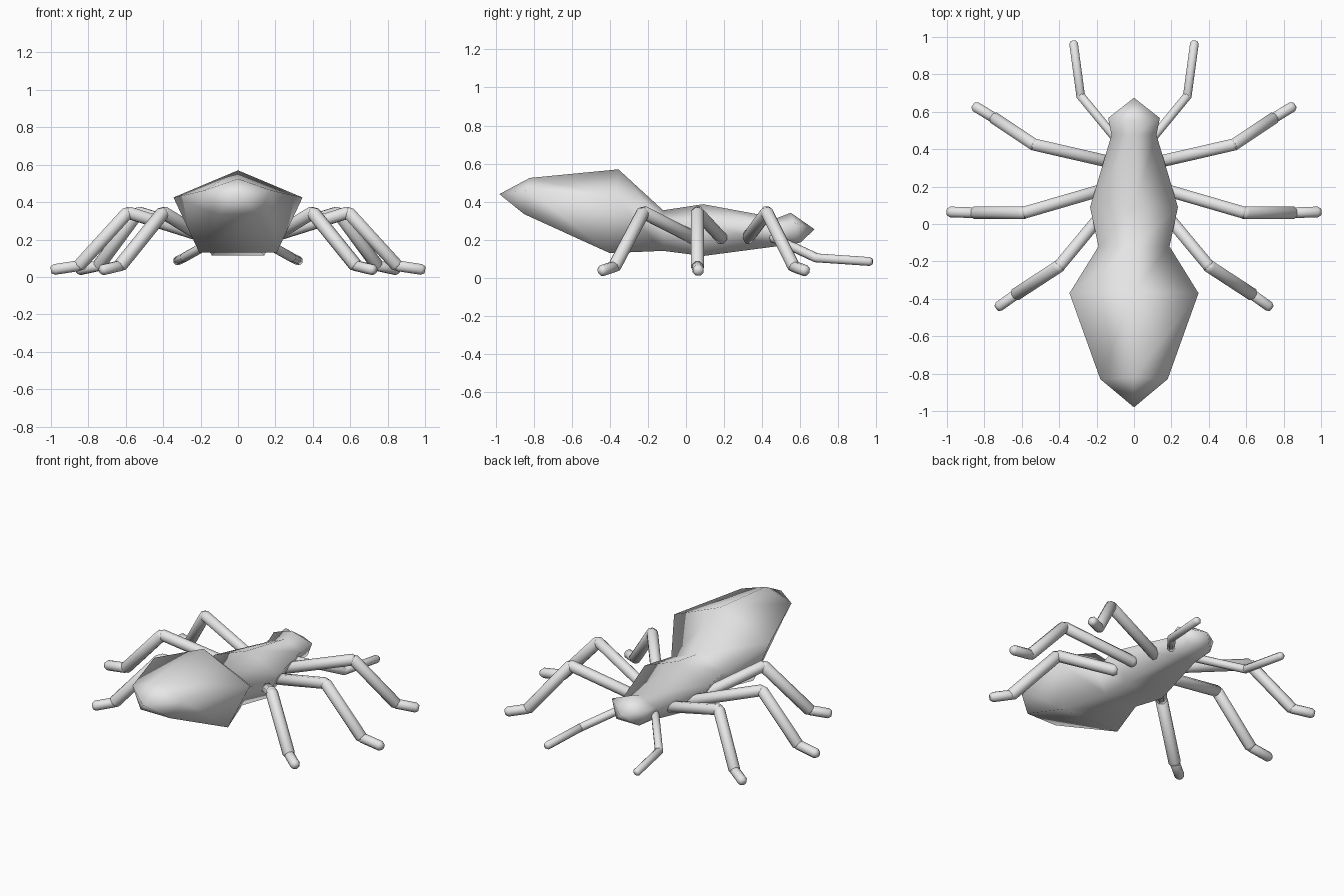
import bpy, bmesh, math
from mathutils import Vector

if "Cube" in bpy.data.objects:
    bpy.data.objects.remove(bpy.data.objects["Cube"])

grey = bpy.data.materials.new("light_grey")
grey.diffuse_color = (0.8, 0.8, 0.8, 1)
grey.use_nodes = True
grey.node_tree.nodes["Principled BSDF"].inputs["Base Color"].default_value = grey.diffuse_color


def make_object(name, bm):
    bmesh.ops.recalc_face_normals(bm, faces=bm.faces)
    for f in bm.faces:
        f.smooth = True
    mesh = bpy.data.meshes.new(name)
    bm.to_mesh(mesh)
    bm.free()
    mesh.materials.append(grey)
    ob = bpy.data.objects.new(name, mesh)
    bpy.context.collection.objects.link(ob)
    return ob


def skin(bm, rings):
    """Bridge successive vertex rings with quads."""
    n = len(rings[0])
    for a, b in zip(rings, rings[1:]):
        for i in range(n):
            j = (i + 1) % n
            bm.faces.new((a[i], a[j], b[j], b[i]))


def fan(bm, ring, tip):
    for i in range(len(ring)):
        bm.faces.new((ring[i], ring[(i + 1) % len(ring)], tip))


# Body: pentagonal rings with a ridge on top
# (y of ridge, y of belly, half width, ridge z, belly z)
sections = [
    (-0.82, -0.85, 0.18, 0.525, 0.335),   # tail
    (-0.355, -0.40, 0.345, 0.57, 0.13),   # abdomen
    (-0.12, -0.12, 0.19, 0.355, 0.142),   # waist
    (0.09, 0.09, 0.235, 0.387, 0.115),    # thorax
    (0.48, 0.47, 0.12, 0.315, 0.165),     # neck
    (0.55, 0.60, 0.138, 0.342, 0.185),    # head
]
bm = bmesh.new()
rings = []
for y_top, y_low, w, top, low in sections:
    side_z = low + (top - low) * 0.67
    side_y = y_low + (y_top - y_low) * 0.67
    pts = [(0, y_top, top), (w, side_y, side_z), (w * 0.6, y_low, low),
           (-w * 0.6, y_low, low), (-w, side_y, side_z)]
    rings.append([bm.verts.new(p) for p in pts])
skin(bm, rings)
fan(bm, rings[0], bm.verts.new((0, -0.98, 0.44)))
fan(bm, rings[-1], bm.verts.new((0, 0.675, 0.255)))
make_object("body", bm)


# Limb segment: eight-sided rod with chamfered ends
def rod(name, start, end, r, sides=8):
    start, end = Vector(start), Vector(end)
    axis = end - start
    length = axis.length
    turn = axis.to_track_quat('Z', 'Y')
    c = r * 0.6
    bm = bmesh.new()
    rings = []
    for h, rad in ((0, r * 0.6), (c, r), (length - c, r), (length, r * 0.6)):
        ring = []
        for i in range(sides):
            a = math.tau * (i + 0.5) / sides
            p = Vector((rad * math.cos(a), rad * math.sin(a), h))
            ring.append(bm.verts.new(start + turn @ p))
        rings.append(ring)
    skin(bm, rings)
    bm.faces.new(rings[0])
    bm.faces.new(rings[-1])
    ob = make_object(name, bm)
    ob.data.shade_smooth()
    return ob


# Joints from the body outwards, with a radius for each segment
limbs = {
    "front_leg": ([(0.10, 0.325, 0.21), (0.535, 0.425, 0.345),
                   (0.745, 0.565, 0.06), (0.86, 0.635, 0.035)], (0.035, 0.035, 0.03)),
    "middle_leg": ([(0.16, 0.185, 0.21), (0.59, 0.06, 0.345),
                    (0.85, 0.06, 0.06), (1.0, 0.065, 0.037)], (0.035, 0.037, 0.031)),
    "hind_leg": ([(0.18, 0.04, 0.21), (0.40, -0.225, 0.345),
                  (0.63, -0.375, 0.06), (0.735, -0.45, 0.035)], (0.035, 0.037, 0.03)),
    "antenna": ([(0.10, 0.46, 0.21), (0.285, 0.685, 0.105),
                 (0.325, 0.98, 0.085)], (0.025, 0.025)),
}
part_names = ("thigh", "shin", "foot")
overlap = 0.018

for limb, (joints, radii) in limbs.items():
    for side, s in (("right", 1), ("left", -1)):
        pts = [Vector((s * x, y, z)) for x, y, z in joints]
        for i, r in enumerate(radii):
            a, b = pts[i], pts[i + 1]
            d = (b - a).normalized() * overlap
            end = b + d if i < len(radii) - 1 else b
            rod(f"{side}_{limb}_{part_names[i]}", a - d, end, r)
